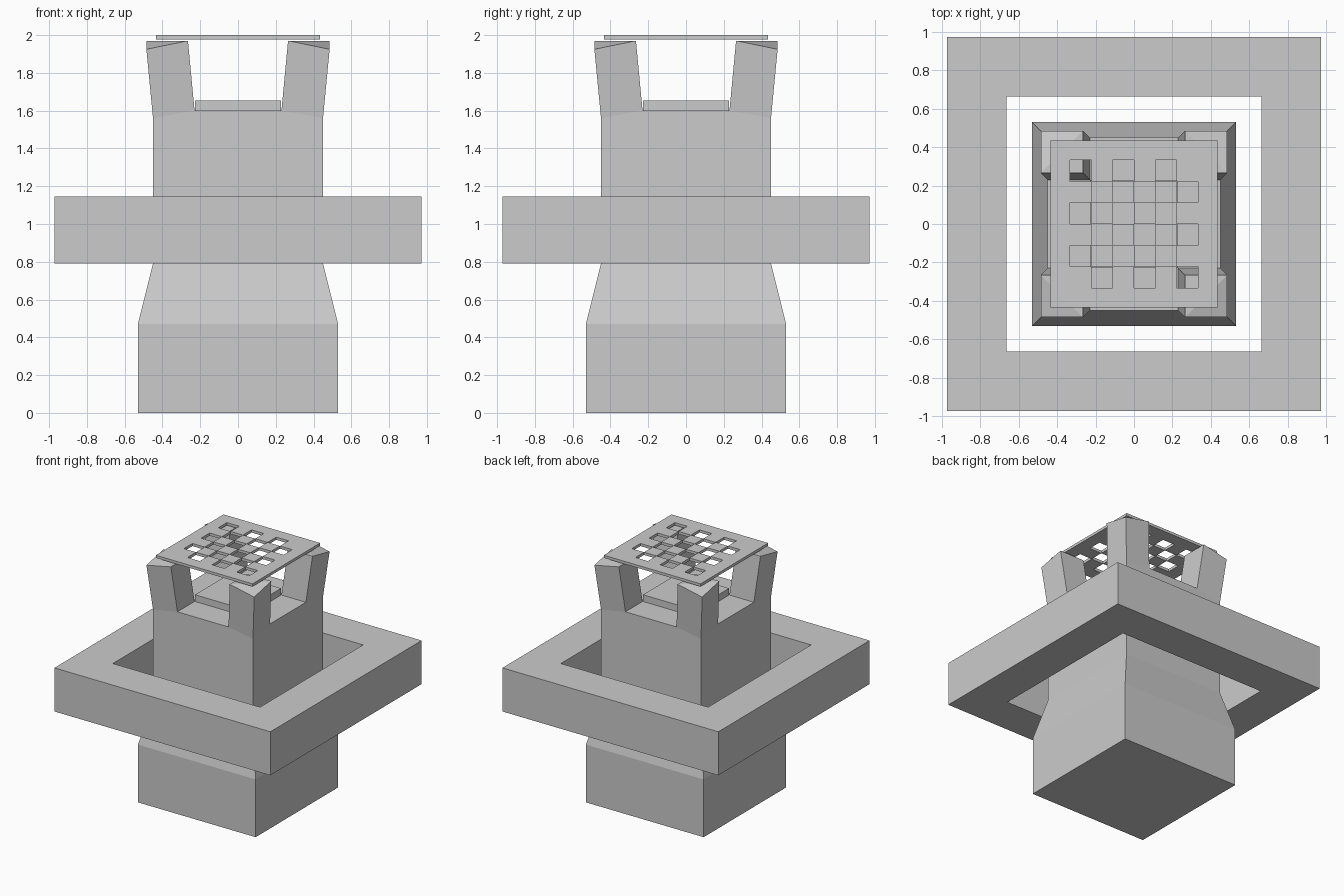
import bpy, bmesh

cube = bpy.data.objects.get("Cube")
if cube:
    bpy.data.objects.remove(cube, do_unlink=True)

# Single flat grey
grey = bpy.data.materials.new("stone_grey")
grey.use_nodes = True
grey.diffuse_color = (0.6, 0.6, 0.6, 1)
grey.node_tree.nodes["Principled BSDF"].inputs["Base Color"].default_value = (0.6, 0.6, 0.6, 1)


def finish(name, bm, fix_normals=True):
    if fix_normals:
        bmesh.ops.recalc_face_normals(bm, faces=bm.faces)
    mesh = bpy.data.meshes.new(name)
    bm.to_mesh(mesh)
    bm.free()
    mesh.materials.append(grey)
    obj = bpy.data.objects.new(name, mesh)
    bpy.context.collection.objects.link(obj)
    return obj


def square_loft(name, profile, closed=False):
    """Skin square rings given as (half width, height); capped unless closed."""
    bm = bmesh.new()
    rings = [[bm.verts.new((sx * h, sy * h, z))
              for sx, sy in ((-1, -1), (1, -1), (1, 1), (-1, 1))]
             for h, z in profile]
    pairs = list(zip(rings, rings[1:]))
    if closed:
        pairs.append((rings[-1], rings[0]))
    else:
        bm.faces.new(rings[0])
        bm.faces.new(rings[-1])
    for a, b in pairs:
        for i in range(4):
            j = (i + 1) % 4
            bm.faces.new((a[i], a[j], b[j], b[i]))
    return finish(name, bm)


# Tapered pillar, raised pad on its top and the floating square ring
square_loft("pillar", [(0.53, 0), (0.53, 0.47), (0.45, 0.79), (0.45, 1.6)])
square_loft("top_pad", [(0.228, 1.59), (0.228, 1.655)])
square_loft("floating_ring",
            [(0.972, 0.79), (0.972, 1.145), (0.663, 1.145), (0.663, 0.79)], closed=True)


def prong(name, sx, sy):
    """Corner prong leaning outwards, with its outer corner cut lower."""
    bm = bmesh.new()

    def ring(inner, outer, z, corner_z):
        points = ((inner, inner, z), (outer, inner, z),
                  (outer, outer, corner_z), (inner, outer, z))
        return [bm.verts.new((sx * x, sy * y, h)) for x, y, h in points]

    low = ring(0.23, 0.45, 1.6, 1.56)
    high = ring(0.265, 0.485, 1.97, 1.925)
    for i in range(4):
        j = (i + 1) % 4
        bm.faces.new((low[i], low[j], high[j], high[i]))
    for a, b, c, d in (low, high):
        bm.faces.new((a, b, d))
        bm.faces.new((b, c, d))
    finish(name, bm)


for side, sx in (("left", 1), ("right", -1)):
    for end, sy in (("front", -1), ("back", 1)):
        prong(f"{end}_{side}_prong", sx, sy)

# Floating grille: a thin sheet with a checkerboard of square holes
HOLES, CELL, HALF = 6, 0.111, 0.435
lines = [-HALF] + [(i - HOLES / 2) * CELL for i in range(HOLES + 1)] + [HALF]
bm = bmesh.new()
grid = [[bm.verts.new((x, y, 2.0)) for x in lines] for y in lines]
for r in range(HOLES + 2):
    for c in range(HOLES + 2):
        inside = 1 <= r <= HOLES and 1 <= c <= HOLES
        if inside and (r + c) % 2 == 1:
            continue
        bm.faces.new((grid[r][c], grid[r][c + 1], grid[r + 1][c + 1], grid[r + 1][c]))
grille = finish("grille", bm, fix_normals=False)
sheet = grille.modifiers.new("thickness", "SOLIDIFY")
sheet.thickness = 0.022
sheet.offset = -1
